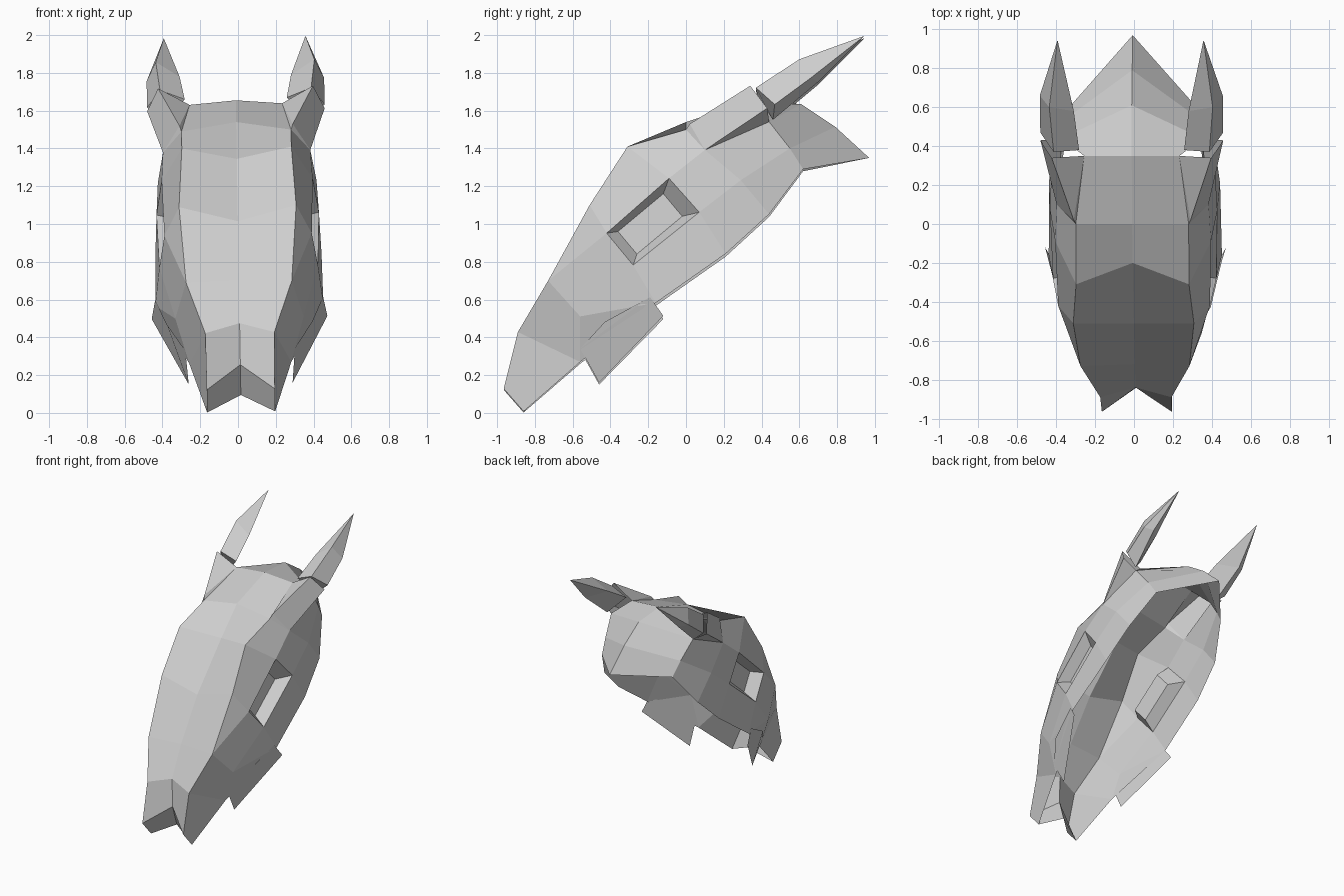
import bpy, bmesh, math

cube = bpy.data.objects.get("Cube")
if cube:
    bpy.data.objects.remove(cube, do_unlink=True)

grey = bpy.data.materials.new("plain grey")
grey.use_nodes = True
COLOUR = (0.62, 0.62, 0.62, 1)
grey.diffuse_color = COLOUR
grey.node_tree.nodes["Principled BSDF"].inputs["Base Color"].default_value = COLOUR


def build(name, points, faces, up_hint):
    """Half of a part from named points, mirrored across x and leaned slightly."""
    bm = bmesh.new()
    verts = {key: bm.verts.new(co) for key, co in points.items()}
    made = [bm.faces.new([verts[k] for k in f.split()]) for f in faces]
    bmesh.ops.recalc_face_normals(bm, faces=bm.faces)
    made[0].normal_update()
    if sum(a * b for a, b in zip(made[0].normal, up_hint)) < 0:
        bmesh.ops.reverse_faces(bm, faces=bm.faces)
    mesh = bpy.data.meshes.new(name)
    bm.to_mesh(mesh)
    bm.free()
    mesh.materials.append(grey)
    obj = bpy.data.objects.new(name, mesh)
    bpy.context.collection.objects.link(obj)
    obj.location = (0.017, 0, -0.005)
    obj.rotation_euler.y = math.radians(-1)
    mirror = obj.modifiers.new("Mirror", 'MIRROR')
    mirror.use_axis = (True, False, False)
    return obj


# Mask shell: centre line, ridge beside it, side panels, lower rim, eye corners
shell = {
    "lip_mid": (0, -.79, .1), "lip": (.18, -.86, .01),
    "tip_mid": (0, -.84, .26), "tip": (.18, -.965, .13),
    "nose_mid": (0, -.84, .48), "nose": (.183, -.89, .43),
    "muzzle_mid": (0, -.72, .71), "muzzle": (.28, -.73, .7),
    "face_mid": (0, -.51, 1.02), "face": (.31, -.51, 1.1),
    "brow_mid": (0, -.2, 1.35), "brow": (.29, -.31, 1.41),
    "head_mid": (0, 0, 1.545), "head": (.29, 0, 1.5),
    "crown_mid": (0, .35, 1.66), "crown": (.245, .35, 1.64),
    "cap_mid": (0, .61, 1.64), "cap": (.36, .44, 1.54),
    "nape_mid": (0, .79, 1.52), "nape": (.33, .55, 1.4),
    "neck_mid": (0, .97, 1.355), "neck": (.31, .62, 1.29),
    "temple": (.39, .1, 1.39), "jowl": (.42, .29, 1.23), "snout": (.34, -.56, .51),
    "rim_a": (.27, -.56, .27), "rim_b": (.445, -.16, .58),
    "rim_c": (.44, .21, .84), "rim_d": (.41, .44, 1.05),
    "eye_front": (.39, -.42, .95), "eye_top": (.4, -.09, 1.24),
    "eye_back": (.43, .07, 1.06), "eye_low": (.42, -.28, .78),
    "in_front": (.31, -.36, .96), "in_top": (.32, -.12, 1.16),
    "in_back": (.34, -.02, 1.04), "in_low": (.33, -.26, .84),
}
rows = ["lip", "tip", "nose", "muzzle", "face", "brow", "head", "crown", "cap", "nape", "neck"]
faces = [f"{a} {b} {b}_mid {a}_mid" for a, b in zip(rows, rows[1:])]
faces = faces[4:] + faces[:4]
faces += [
    "lip tip nose rim_a", "nose muzzle snout rim_a",
    "muzzle face eye_front", "muzzle eye_front eye_low snout",
    "snout eye_low rim_b", "snout rim_b rim_a",
    "face brow eye_top eye_front", "brow head temple eye_top",
    "eye_top temple jowl eye_back", "temple cap nape jowl",
    "jowl nape neck rim_d", "eye_back jowl rim_d rim_c",
    "eye_low eye_back rim_c rim_b",
]
# Recessed eye sockets
corners = ["front", "top", "back", "low"]
faces += [f"eye_{a} eye_{b} in_{b} in_{a}"
          for a, b in zip(corners, corners[1:] + corners[:1])]
faces.append(" ".join("in_" + c for c in corners))
build("mask_shell", shell, faces, (0, -1, 1))

# Hollow sockets that hold the ears
build("ear_sockets", {
    "front": (.3, .02, 1.53), "base": (.29, 0, 1.5), "crown": (.245, .35, 1.64),
    "peak": (.41, .34, 1.73), "outer": (.47, .43, 1.61),
    "low": (.39, .1, 1.39), "under": (.36, .44, 1.54)},
    ["front crown peak", "base crown front", "front peak outer low",
     "base front low", "low outer under"], (-1, -1, 1))

# Pointed ears
ring = ["ridge", "outer", "under", "inner"]
ear = {
    "ridge": (.4, .37, 1.72), "outer": (.47, .47, 1.63),
    "under": (.38, .46, 1.55), "inner": (.27, .38, 1.67),
    "ridge_up": (.42, .6, 1.87), "outer_up": (.47, .66, 1.77),
    "under_up": (.41, .7, 1.75), "inner_up": (.295, .58, 1.79),
    "tip": (.375, .945, 1.995)}
ear_faces = ["ridge outer outer_up ridge_up"]
for a, b in zip(ring, ring[1:] + ring[:1]):
    if a != "ridge":
        ear_faces.append(f"{a} {b} {b}_up {a}_up")
    ear_faces.append(f"{a}_up {b}_up tip")
ear_faces.append(" ".join(ring))
build("ears", ear, ear_faces, (1, -1, 1))

# Flared cheek plates
build("cheek_plates", {
    "rear": (.465, -.12, .51), "low": (.275, -.46, .16), "front": (.29, -.56, .34),
    "top": (.385, -.43, .48), "back": (.445, -.19, .61)},
    ["rear low front top back"], (1, -1, 0))
